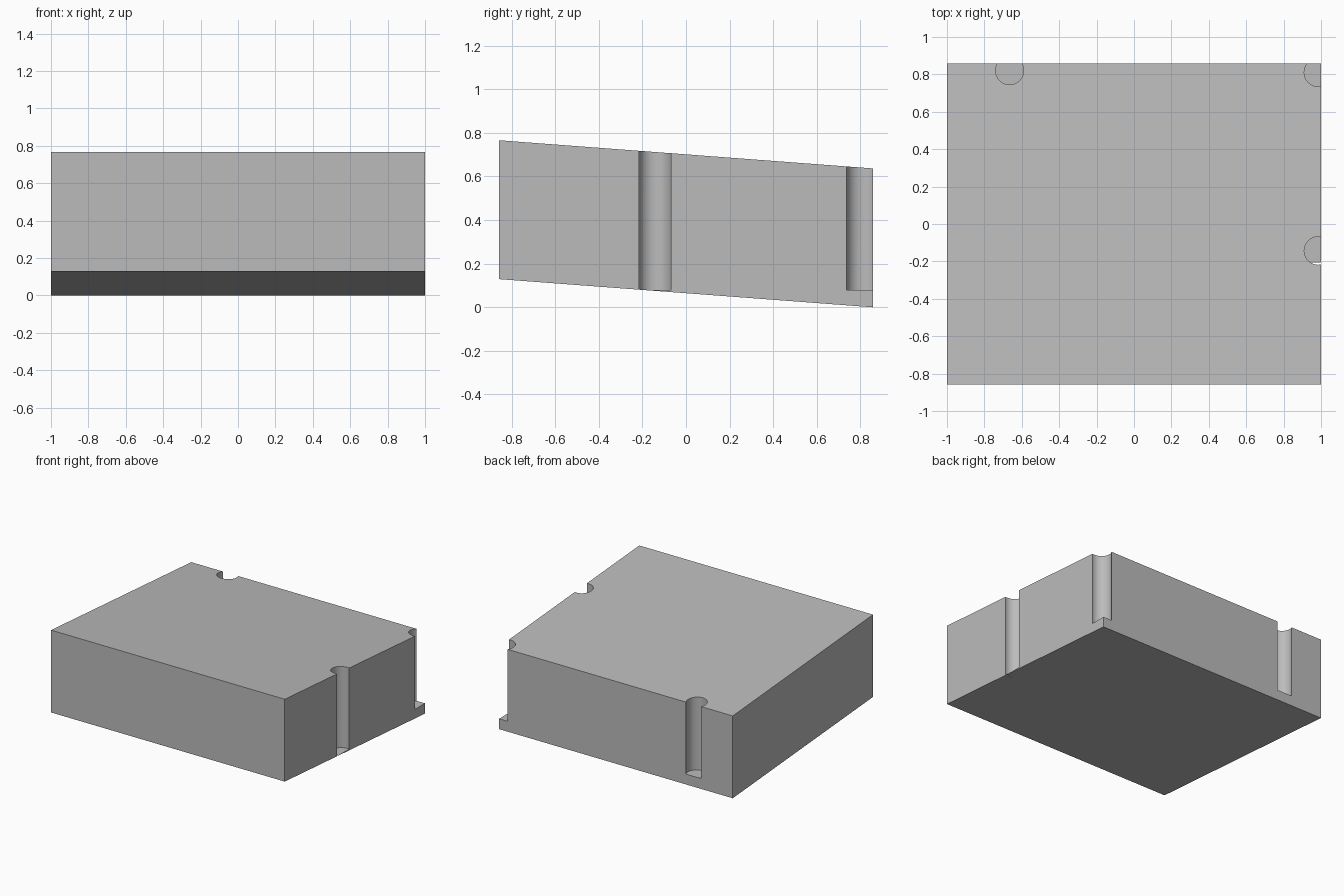
import bpy, bmesh, math

cube = bpy.data.objects.get("Cube")
if cube:
    bpy.data.objects.remove(cube, do_unlink=True)

HALF_X, HALF_Y = 1.0, 0.857
RISE, HEIGHT = 0.129, 0.637
FLOOR, RADIUS = 0.08, 0.075

grey = bpy.data.materials.new("plain grey")
grey.use_nodes = True
colour = (0.5, 0.5, 0.5, 1)
grey.diffuse_color = colour
grey.node_tree.nodes["Principled BSDF"].inputs["Base Color"].default_value = colour


def add_object(name, bm):
    bmesh.ops.recalc_face_normals(bm, faces=bm.faces[:])
    mesh = bpy.data.meshes.new(name)
    bm.to_mesh(mesh)
    bm.free()
    mesh.materials.append(grey)
    obj = bpy.data.objects.new(name, mesh)
    bpy.context.collection.objects.link(obj)
    return obj


# Slanted block: side profile extruded across the width
bm = bmesh.new()
profile = [(-HALF_Y, RISE), (HALF_Y, 0), (HALF_Y, HEIGHT), (-HALF_Y, RISE + HEIGHT)]
side = bm.faces.new([bm.verts.new((-HALF_X, y, z)) for y, z in profile])
extruded = bmesh.ops.extrude_face_region(bm, geom=[side])["geom"]
bmesh.ops.translate(bm, vec=(2 * HALF_X, 0, 0),
                    verts=[v for v in extruded if isinstance(v, bmesh.types.BMVert)])
block = add_object("slanted_block", bm)

# Round vertical channels cut down to a level floor
channels = {"back_channel": (-0.665, 0.82),
            "corner_channel": (0.985, 0.81),
            "side_channel": (0.985, -0.143)}
for name, (x, y) in channels.items():
    bm = bmesh.new()
    bmesh.ops.create_cone(bm, cap_ends=True, segments=64,
                          radius1=RADIUS, radius2=RADIUS, depth=1)
    bmesh.ops.translate(bm, verts=bm.verts[:], vec=(x, y, FLOOR + 0.5))
    cutter = add_object(name + "_cutter", bm)
    cutter.hide_render = True
    cutter.hide_set(True)
    cutter.display_type = 'WIRE'
    cut = block.modifiers.new(name, 'BOOLEAN')
    cut.operation = 'DIFFERENCE'
    cut.solver = 'EXACT'
    cut.object = cutter

# Apply the cuts, then smooth the channel walls
bpy.ops.object.select_all(action='DESELECT')
bpy.context.view_layer.objects.active = block
block.select_set(True)
for name in channels:
    bpy.ops.object.modifier_apply(modifier=name)
    bpy.data.objects.remove(bpy.data.objects[name + "_cutter"], do_unlink=True)
bpy.ops.object.shade_smooth_by_angle(angle=math.radians(30))
